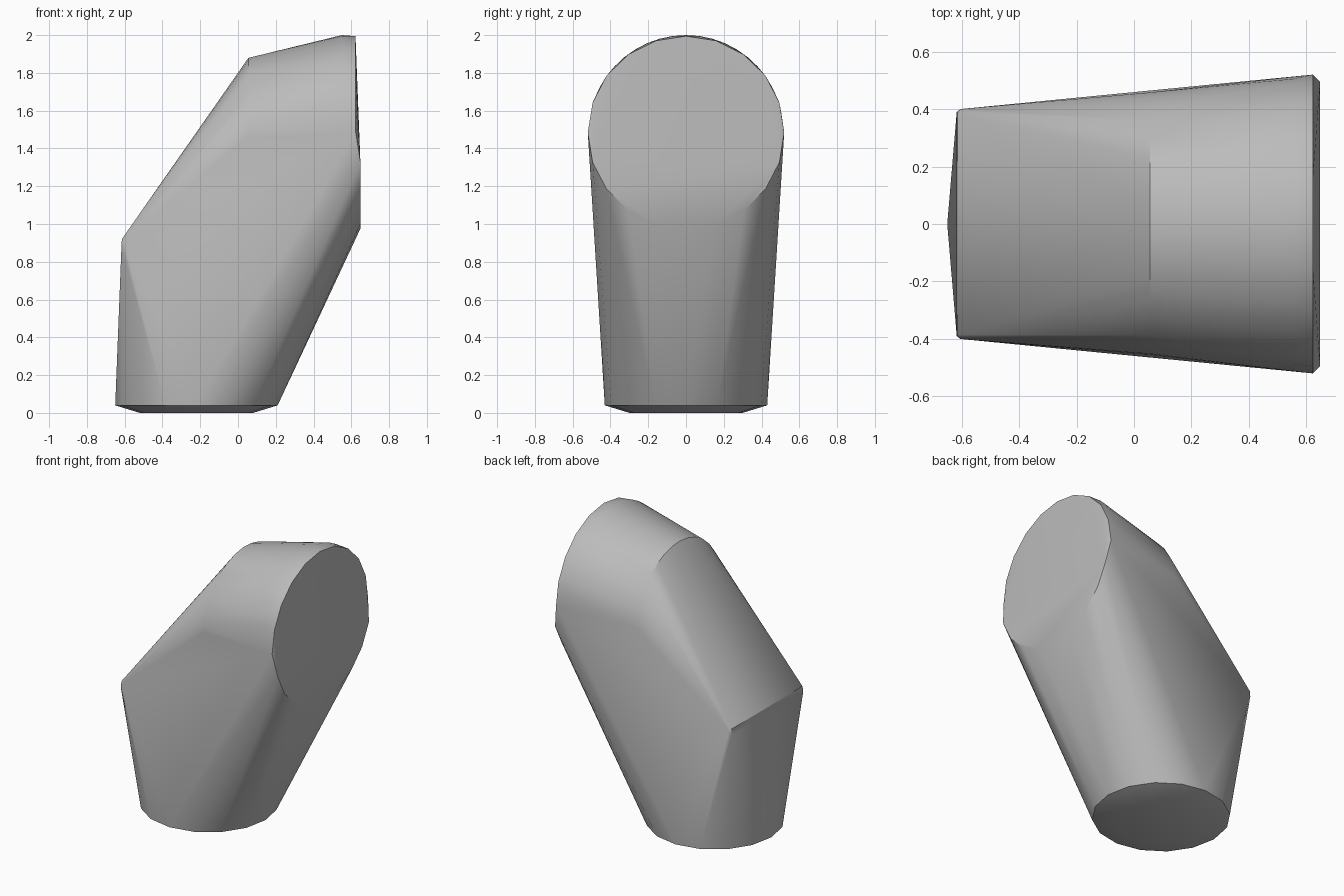
import bpy, bmesh, math

cube = bpy.data.objects.get("Cube")
if cube:
    bpy.data.objects.remove(cube, do_unlink=True)

grey = bpy.data.materials.new("plain grey")
grey.use_nodes = True
colour = (0.5, 0.5, 0.5, 1)
grey.diffuse_color = colour
grey.node_tree.nodes["Principled BSDF"].inputs["Base Color"].default_value = colour


def ring(n, radius, start=0.0, end=math.tau):
    """Points on a circle or arc as pairs, including the start."""
    for i in range(n):
        a = start + (end - start) * i / n
        yield radius * math.cos(a), radius * math.sin(a)


points = []

# Base: flat foot with a wide shallow chamfer
for radius, z in ((0.3, 0), (0.43, 0.04)):
    points += [(-0.22 + x, y, z) for x, y in ring(16, radius)]

# Round end cap: upper half set back, lower half slightly forward
for y, z in ring(20, 0.52):
    points.append((0.623 if z > -0.1 else 0.648, y, 1.485 + z * 0.98))
# Shoulder just behind the top of the cap
points += [(0.55, y, 1.485 + z) for y, z in ring(20, 0.515, 0.2, math.pi - 0.2)]

# Shoulder arc at the back of the upper tube
points += [(0.055, y, 1.42 + z) for y, z in ring(16, 0.46, 0.1, math.pi)]
points.append((0.055, -0.455, 1.46))

# Back corners, slightly rounded
for side in (-1, 1):
    points += [(-0.615, side * 0.385, 0.92), (-0.605, side * 0.4, 0.91),
               (-0.617, side * 0.39, 0.88)]

# Wrap everything in one convex skin
bm = bmesh.new()
for p in points:
    bm.verts.new(p)
hull = bmesh.ops.convex_hull(bm, input=bm.verts)
loose = {v for v in hull["geom_interior"] + hull["geom_unused"]
         if isinstance(v, bmesh.types.BMVert)}
bmesh.ops.delete(bm, geom=list(loose), context="VERTS")
bmesh.ops.dissolve_limit(bm, angle_limit=math.radians(0.5),
                         verts=bm.verts, edges=bm.edges)
bmesh.ops.recalc_face_normals(bm, faces=bm.faces)
mesh = bpy.data.meshes.new("angled_tube_body")
bm.to_mesh(mesh)
bm.free()
mesh.materials.append(grey)

body = bpy.data.objects.new("angled_tube_body", mesh)
bpy.context.collection.objects.link(body)
bpy.ops.object.select_all(action="DESELECT")
body.select_set(True)
bpy.context.view_layer.objects.active = body
bpy.ops.object.shade_smooth_by_angle(angle=math.radians(30))
